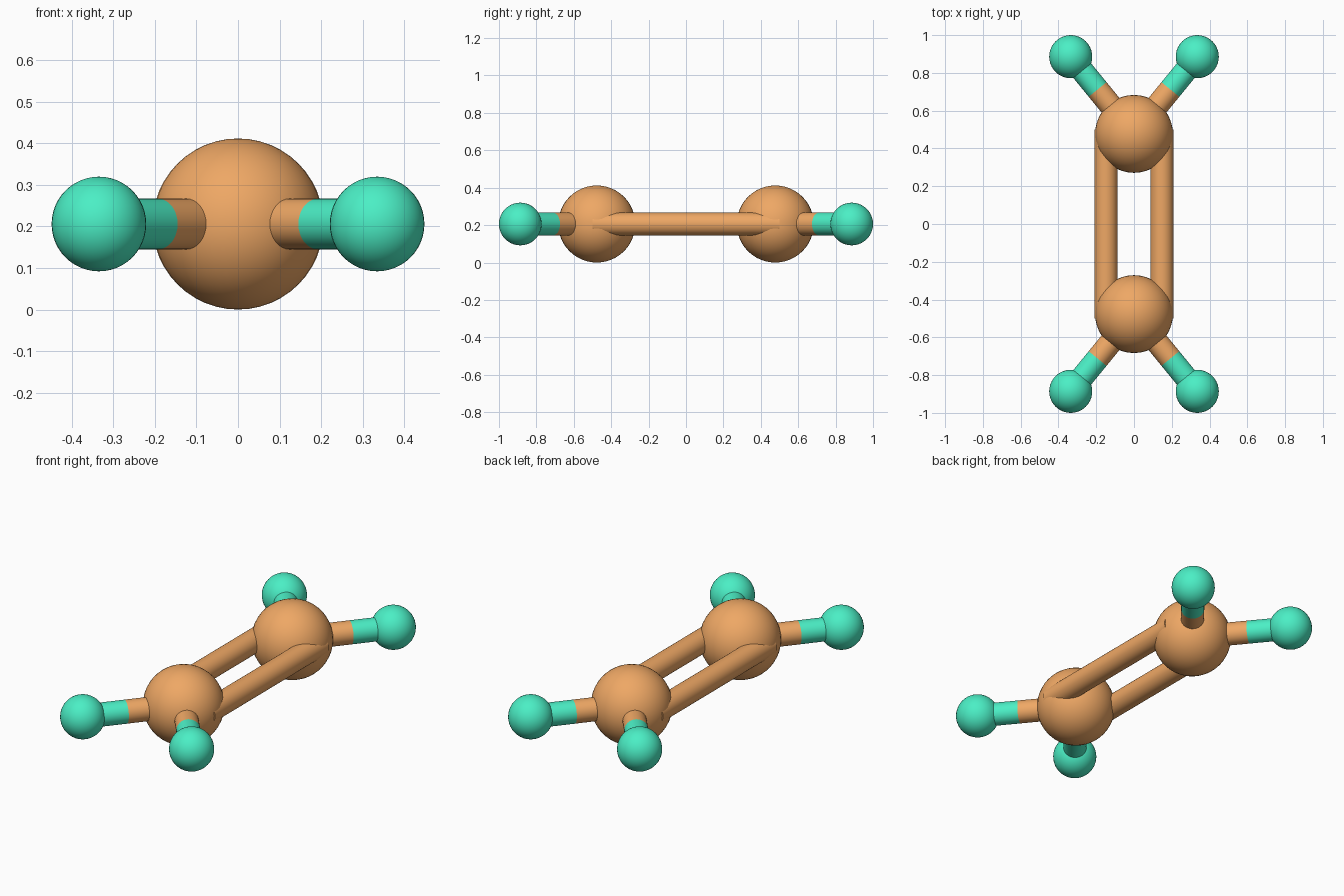
import bpy
from math import radians
from mathutils import Vector

if "Cube" in bpy.data.objects:
    bpy.data.objects.remove(bpy.data.objects["Cube"])

Z = 0.206                 # height of the flat molecule plane
BIG_R, SMALL_R, ROD_R = 0.206, 0.114, 0.061
BIG_Y = 0.477
SMALL_X, SMALL_Y = 0.335, 0.886


def material(name, color):
    m = bpy.data.materials.new(name)
    m.diffuse_color = color
    m.use_nodes = True
    m.node_tree.nodes["Principled BSDF"].inputs["Base Color"].default_value = m.diffuse_color
    return m


orange = material("orange", (0.86, 0.39, 0.13, 1))
teal = material("teal", (0.07, 0.86, 0.56, 1))


def finish(name, mat):
    ob = bpy.context.object
    ob.name = name
    ob.data.materials.append(mat)
    bpy.ops.object.shade_smooth_by_angle(angle=radians(40))
    return ob


def ball(name, center, radius, mat):
    bpy.ops.mesh.primitive_uv_sphere_add(segments=40, ring_count=24,
                                         radius=radius, location=center)
    return finish(name, mat)


def rod(name, a, b, mat):
    d = b - a
    bpy.ops.mesh.primitive_cylinder_add(
        vertices=32, radius=ROD_R, depth=d.length, location=(a + b) / 2,
        rotation=d.to_track_quat('Z', 'Y').to_euler())
    return finish(name, mat)


for ey, end in ((-1, "front"), (1, "back")):
    # large central atoms
    core = Vector((0, ey * BIG_Y, Z))
    ball(f"{end}_large_atom", core, BIG_R, orange)
    for sx, side in ((-1, "left"), (1, "right")):
        # small outer atoms with two-coloured single bonds
        tip = Vector((sx * SMALL_X, ey * SMALL_Y, Z))
        split = core.lerp(tip, 0.575)
        ball(f"{end}_{side}_small_atom", tip, SMALL_R, teal)
        rod(f"{end}_{side}_bond_inner", core, split, orange)
        rod(f"{end}_{side}_bond_outer", split, tip, teal)

# double bond between the large atoms
for sx, side in ((-1, "left"), (1, "right")):
    rod(f"{side}_double_bond", Vector((sx * 0.148, -0.5, Z)),
        Vector((sx * 0.148, 0.5, Z)), orange)
